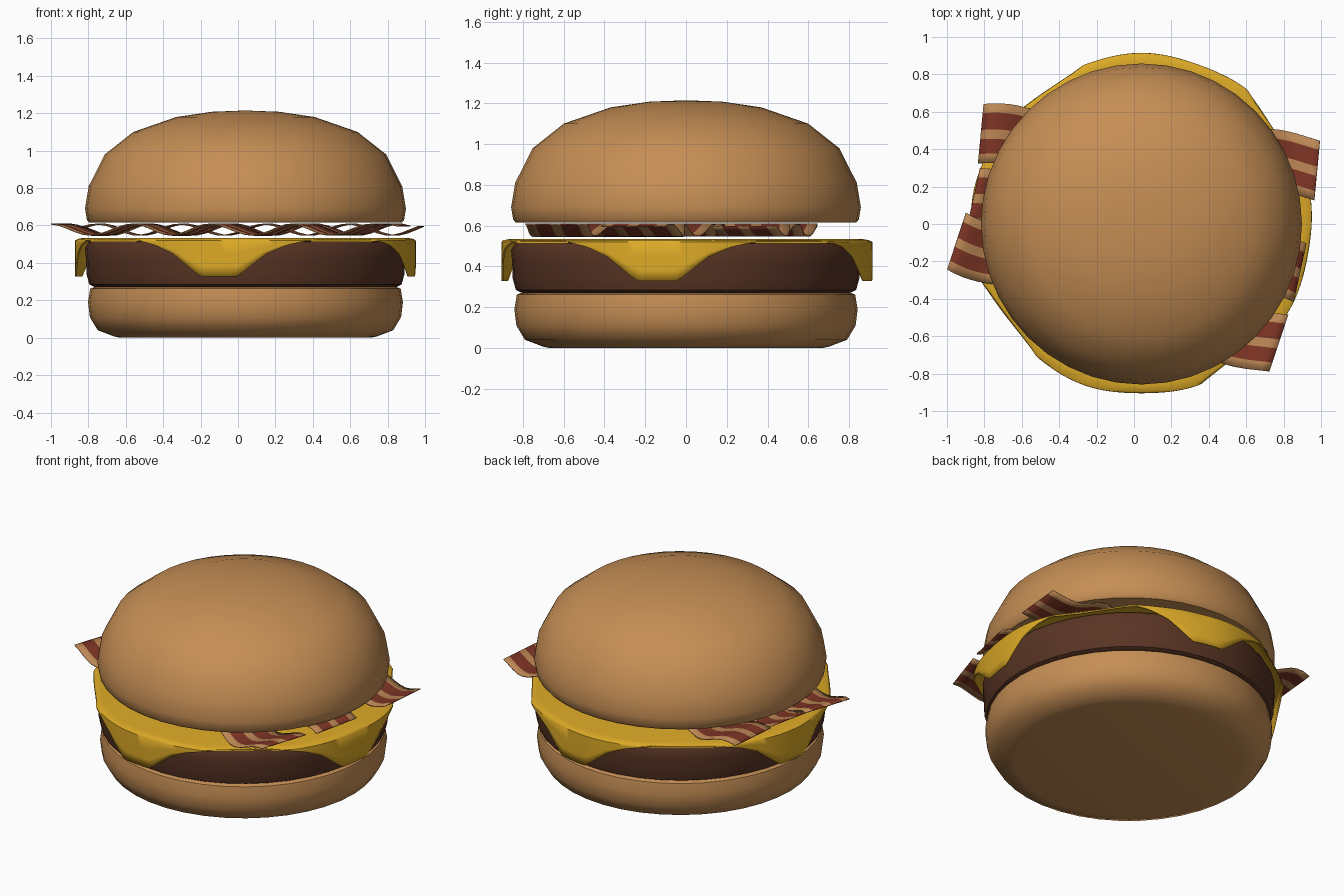
import bpy, bmesh
from math import sin, cos, pi, radians, hypot, atan2

if "Cube" in bpy.data.objects:
    bpy.data.objects.remove(bpy.data.objects["Cube"])

CENTRE_X = 0.04


def material(name, rgb):
    mat = bpy.data.materials.new(name)
    mat.use_nodes = True
    mat.diffuse_color = (*rgb, 1)
    bsdf = next(n for n in mat.node_tree.nodes if n.type == 'BSDF_PRINCIPLED')
    bsdf.inputs["Base Color"].default_value = (*rgb, 1)
    return mat


bread = material("toasted bread", (0.56, 0.27, 0.09))
meat = material("cooked beef", (0.10, 0.035, 0.018))
cheddar = material("yellow cheddar", (0.72, 0.40, 0.02))
fat = material("bacon fat", (0.50, 0.24, 0.09))
lean = material("bacon lean", (0.21, 0.035, 0.018))


def finish(name, bm, mats, angle=40):
    bmesh.ops.recalc_face_normals(bm, faces=bm.faces)
    mesh = bpy.data.meshes.new(name)
    bm.to_mesh(mesh)
    bm.free()
    for mat in mats:
        mesh.materials.append(mat)
    obj = bpy.data.objects.new(name, mesh)
    bpy.context.collection.objects.link(obj)
    bpy.ops.object.select_all(action='DESELECT')
    obj.select_set(True)
    bpy.context.view_layer.objects.active = obj
    bpy.ops.object.shade_smooth_by_angle(angle=radians(angle))
    return obj


def lathe(name, profile, mat, sides=40):
    """Spin (radius, height) points around the vertical axis."""
    bm = bmesh.new()
    verts = [bm.verts.new((r, 0, z)) for r, z in profile]
    edges = [bm.edges.new(pair) for pair in zip(verts, verts[1:])]
    bmesh.ops.spin(bm, geom=verts + edges, cent=(0, 0, 0), axis=(0, 0, 1),
                   angle=2 * pi, steps=sides, use_merge=True)
    bmesh.ops.remove_doubles(bm, verts=bm.verts, dist=0.0005)
    bmesh.ops.translate(bm, verts=bm.verts, vec=(CENTRE_X, 0, 0))
    return finish(name, bm, [mat])


def grid_faces(bm, rows, closed=False):
    """Join neighbouring rows of vertices with quads."""
    for a, b in zip(rows, rows[1:] + rows[:1] if closed else rows[1:]):
        for j in range(len(a) - 1):
            yield j, bm.faces.new((a[j], b[j], b[j + 1], a[j + 1]))


def thicken(obj, thickness):
    mod = obj.modifiers.new("thickness", 'SOLIDIFY')
    mod.thickness = thickness
    mod.offset = 0


# Buns and patty
lathe("bottom_bun", [(0, 0), (0.67, 0), (0.70, 0.006), (0.79, 0.04), (0.832, 0.11),
                     (0.842, 0.19), (0.83, 0.262), (0.81, 0.27), (0, 0.27)], bread)
lathe("patty", [(0, 0.268), (0.80, 0.268), (0.835, 0.285), (0.85, 0.34), (0.853, 0.42),
                (0.858, 0.48), (0.84, 0.512), (0.80, 0.52), (0, 0.52)], meat)
lathe("top_bun", [(0, 0.615), (0.835, 0.615), (0.848, 0.63), (0.858, 0.69), (0.838, 0.81),
                  (0.752, 0.98), (0.60, 1.10), (0.37, 1.18), (0.18, 1.208), (0, 1.215)], bread)

# Cheese slice: four corners folded down over the patty
FOLD = [(0, 0.2), (6.4, 0.2), (10.9, 0.14), (16, 0.075), (23, 0.025), (30, 0)]


def drop(angle):
    for (a0, d0), (a1, d1) in zip(FOLD, FOLD[1:]):
        if angle <= a1:
            return d0 + (d1 - d0) * (angle - a0) / (a1 - a0)
    return 0


bm = bmesh.new()
rows = []
STEPS = 180
for i in range(STEPS):
    deg = i * 360 / STEPS
    off = abs((deg + 45) % 90 - 45)
    a = radians(deg - 9)
    reach = min(0.905, 0.872 / cos(radians(45 - off)))
    rim = reach + 0.005 * sin(9 * a)
    path = [(0.35, 0.529), (reach - 0.04, 0.529), (reach - 0.01, 0.524)]
    path += [(rim, 0.518 - drop(off) * t) for t in (0, 0.33, 0.67, 0.95)]
    rows.append([bm.verts.new((CENTRE_X + r * cos(a), r * sin(a), z)) for r, z in path])
list(grid_faces(bm, rows, closed=True))
bm.faces.new([row[0] for row in rows])
thicken(finish("cheese_slice", bm, [cheddar], 50), 0.01)


# Bacon: wavy strips with lengthwise bands of fat and lean
def bacon(name, start, end, side, phase):
    bm = bmesh.new()
    dx, dy = end[0] - start[0], end[1] - start[1]
    length, turn = hypot(dx, dy), atan2(dy, dx)
    bands = (-0.16, -0.11, -0.03, 0.02, 0.11, 0.16)
    rows = []
    for i in range(41):
        s = length * i / 40
        sway = side * 0.025 * cos(2 * pi * (s - 0.12) / 0.72)
        z = 0.578 + 0.03 * sin(2 * pi * s / 0.45 + phase)
        rows.append([bm.verts.new((start[0] + s * cos(turn) - (v + sway) * sin(turn),
                                   start[1] + s * sin(turn) + (v + sway) * cos(turn), z))
                     for v in bands])
    for band, face in grid_faces(bm, rows):
        face.material_index = band % 2
    thicken(finish(name, bm, [fat, lean], 60), 0.006)


bacon("bacon_back", (-0.82, 0.47), (0.98, 0.30), 1, 0.5)
bacon("bacon_middle", (-0.86, 0.13), (0.89, -0.25), 1, 2.6)
bacon("bacon_front", (-0.945, -0.08), (0.77, -0.65), -1, 1.6)
